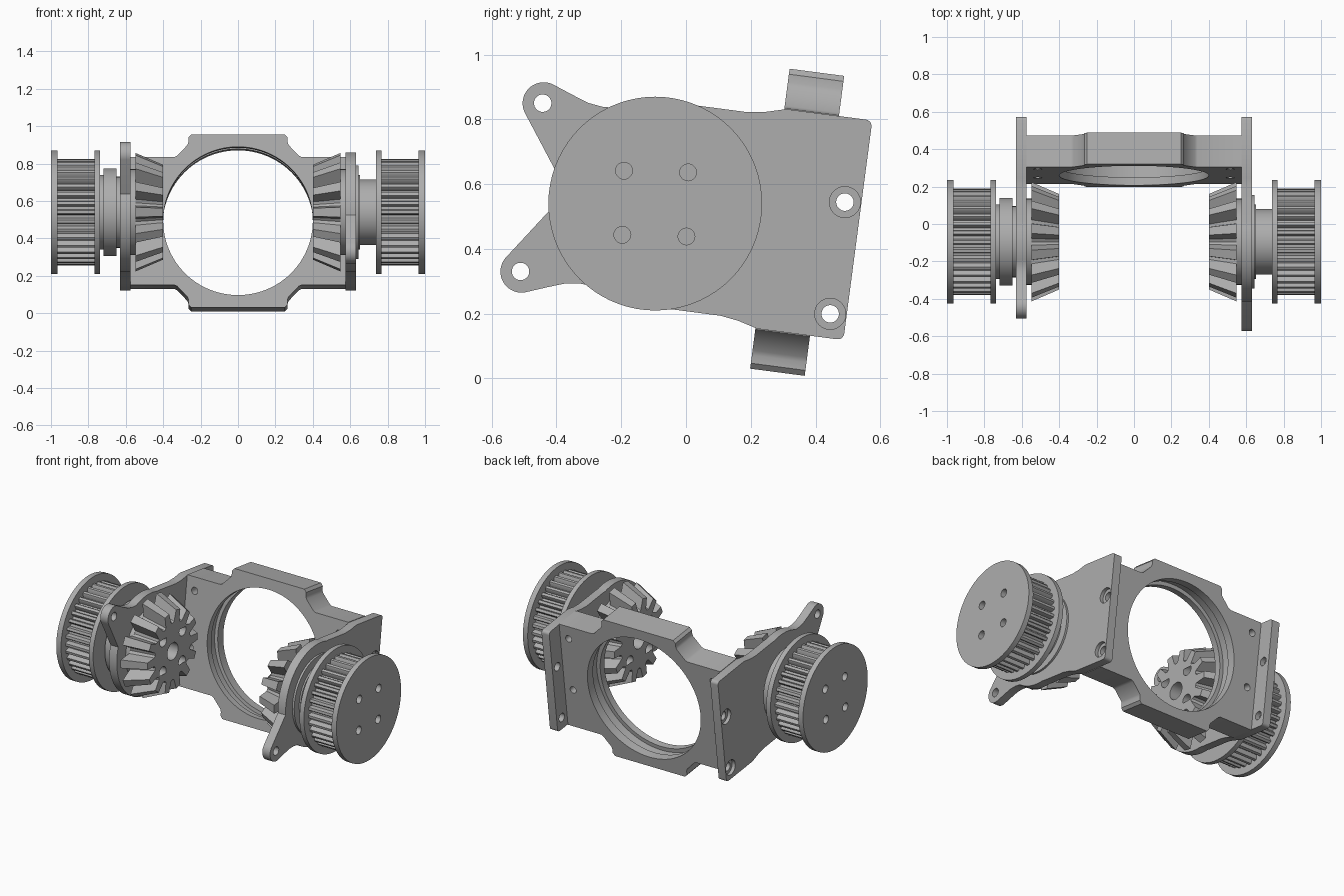
import bpy, bmesh
from math import sin, cos, pi, radians, hypot
from mathutils import Vector, Matrix

if "Cube" in bpy.data.objects:
    bpy.data.objects.remove(bpy.data.objects["Cube"])

steel = bpy.data.materials.new("plain grey")
steel.use_nodes = True
GREY = (0.42, 0.42, 0.42, 1)
steel.diffuse_color = GREY
steel.node_tree.nodes["Principled BSDF"].inputs["Base Color"].default_value = GREY

# Axes: the housing leans back slightly around the gear axle
TILT = radians(7.5)
AXLE = Vector((0, -0.095, 0.54))
X, Y, Z = Vector((1, 0, 0)), Vector((0, 1, 0)), Vector((0, 0, 1))
BACK = Vector((0, cos(TILT), -sin(TILT)))
UP = Vector((0, sin(TILT), cos(TILT)))


def arc(cx, cy, r, a0, a1, n=12):
    angles = [radians(a0 + (a1 - a0) * i / n) for i in range(n + 1)]
    return [(cx + r * cos(a), cy + r * sin(a)) for a in angles]


def circle(cx, cy, r, n=32):
    return arc(cx, cy, r, 0, 360, n)[:-1]


def toothed(n, profile):
    """Repeat (angle in degrees, radius) pairs n times around a circle."""
    pts = []
    for i in range(n):
        for a, r in profile:
            t = 2 * pi * i / n + radians(a)
            pts.append((r * cos(t), r * sin(t)))
    return pts


def slab(name, loops, depth, origin, ex, ey, edit=None):
    """Outline with holes, extruded evenly about origin along ex x ey."""
    curve = bpy.data.curves.new(name, 'CURVE')
    curve.dimensions, curve.fill_mode = '2D', 'BOTH'
    curve.extrude = depth / 2
    for loop in loops:
        sp = curve.splines.new('POLY')
        sp.points.add(len(loop) - 1)
        for p, (a, b) in zip(sp.points, loop):
            p.co = (a, b, 0, 1)
        sp.use_cyclic_u = True
    temp = bpy.data.objects.new(name + "_outline", curve)
    bpy.context.scene.collection.objects.link(temp)
    dg = bpy.context.evaluated_depsgraph_get()
    mesh = bpy.data.meshes.new_from_object(temp.evaluated_get(dg))
    bpy.data.objects.remove(temp)
    bpy.data.curves.remove(curve)
    bm = bmesh.new()
    bm.from_mesh(mesh)
    bmesh.ops.remove_doubles(bm, verts=bm.verts, dist=1e-5)
    if edit:
        for v in bm.verts:
            edit(v)
    bmesh.ops.recalc_face_normals(bm, faces=bm.faces)
    bm.to_mesh(mesh)
    bm.free()
    m = Matrix((ex, ey, ex.cross(ey))).transposed().to_4x4()
    m.translation = origin
    mesh.transform(m)
    mesh.materials.clear()
    mesh.materials.append(steel)
    mesh.shade_smooth()
    mesh.set_sharp_from_angle(angle=radians(30))
    ob = bpy.data.objects.new(name, mesh)
    bpy.context.scene.collection.objects.link(ob)
    return ob


# Centre housing: bore with an inner groove, built as three layers
corner = [(0.575, 0.345), (0.34, 0.345), (0.325, 0.352), (0.27, 0.41),
          (0.265, 0.425), (0.265, 0.45), (0.25, 0.467)]
top = corner + [(-x, v) for x, v in reversed(corner)]
outline = top + [(-x, -v) for x, v in top]
screw_holes = [circle(s * 0.515, v, 0.022, 20) for s in (-1, 1) for v in (0.26, -0.09)]
for name, u0, u1, r in (("front_lip", 0.357, 0.40, 0.40), ("groove", 0.40, 0.47, 0.425),
                        ("rear_lip", 0.47, 0.527, 0.403)):
    slab("housing_" + name, [outline, circle(0, 0, r, 96)] + screw_holes, u1 - u0,
         AXLE + BACK * (u0 + u1) / 2, X, UP)

# Side plate outline with one ear, ear pointing up
lower_edge = [(0.08, -0.317), (0.246, -0.317), (0.30, -0.325), (0.363, -0.342)]
plate = (arc(0.611, -0.322, 0.02, -90, 0, 6) + arc(0.611, 0.322, 0.02, 0, 90, 6)
         + [(u, -v) for u, v in reversed(lower_edge)]
         + arc(0, 0, 0.32, 80, 120, 8) + [(-0.2, 0.275), (-0.244, 0.281), (-0.29, 0.297)]
         + arc(-0.382, 0.262, 0.065, 70, 214, 20)
         + arc(0, 0, 0.32, 170, 280, 30) + lower_edge)


def wheel(name, s, x0, x1, outer, holes=(), edit=None):
    """Disc-like part on the axle between two distances from the middle."""
    loop = circle(0, 0, outer, 72) if isinstance(outer, float) else outer
    return slab(name, [loop] + list(holes), x1 - x0,
                AXLE + X * s * (x0 + x1) / 2, Y, Z, edit)


def bolt_circle(r):
    return [circle(0.14 * cos(a), 0.14 * sin(a), r, 20)
            for a in [radians(43.5 + 90 * i) for i in range(4)]]


belt_teeth = toothed(36, [(-3.3, 0.255), (-2.6, 0.277), (-1.6, 0.285),
                          (1.6, 0.285), (2.6, 0.277), (3.3, 0.255)])
bevel_teeth = toothed(14, [(-12.86, 0.226), (-8.5, 0.235), (-4.8, 0.32),
                           (4.8, 0.32), (8.5, 0.235)])

# Hub steps between plate and pulley: (inner x, outer x, radius)
HUBS = {1: [(0.627, 0.643, 0.25), (0.643, 0.653, 0.20), (0.653, 0.738, 0.175)],
        -1: [(0.63, 0.65, 0.19), (0.65, 0.72, 0.235), (0.72, 0.738, 0.20)]}

for s, side in ((1, "left"), (-1, "right")):
    # Side plate: thin outer layer carries the wider counterbores
    shape = [(u, -s * v) for u, v in plate]
    ear_hole = circle(-0.385, -s * 0.262, 0.027, 24)
    for name, x0, x1, r in (("inner", 0.575, 0.608, 0.027), ("outer", 0.608, 0.63, 0.048)):
        bolts = [circle(0.58, v, r, 28) for v in (0.081, -0.267)]
        slab(f"{side}_plate_{name}", [shape, ear_hole] + bolts, x1 - x0,
             AXLE + X * s * (x0 + x1) / 2, BACK, UP)

    # Bevel gear: the teeth shrink toward the middle of the model
    def taper(v, s=s):
        if v.co.z * s < 0 and hypot(v.co.x, v.co.y) > 0.2:
            v.co.x *= 0.8
            v.co.y *= 0.8
    wheel(f"{side}_bevel_gear", s, 0.40, 0.548, bevel_teeth,
          [circle(0, 0, 0.055, 28)] + bolt_circle(0.035), taper)
    wheel(f"{side}_gear_collar", s, 0.548, 0.576, 0.23)

    # Hub and belt pulley
    for i, (x0, x1, r) in enumerate(HUBS[s]):
        wheel(f"{side}_hub_{i + 1}", s, x0, x1, r)
    wheel(f"{side}_pulley_inner_flange", s, 0.737, 0.768, 0.33)
    wheel(f"{side}_pulley_teeth", s, 0.768, 0.966, belt_teeth, bolt_circle(0.026))
    wheel(f"{side}_pulley_outer_flange", s, 0.966, 1.0, 0.33, bolt_circle(0.026))
